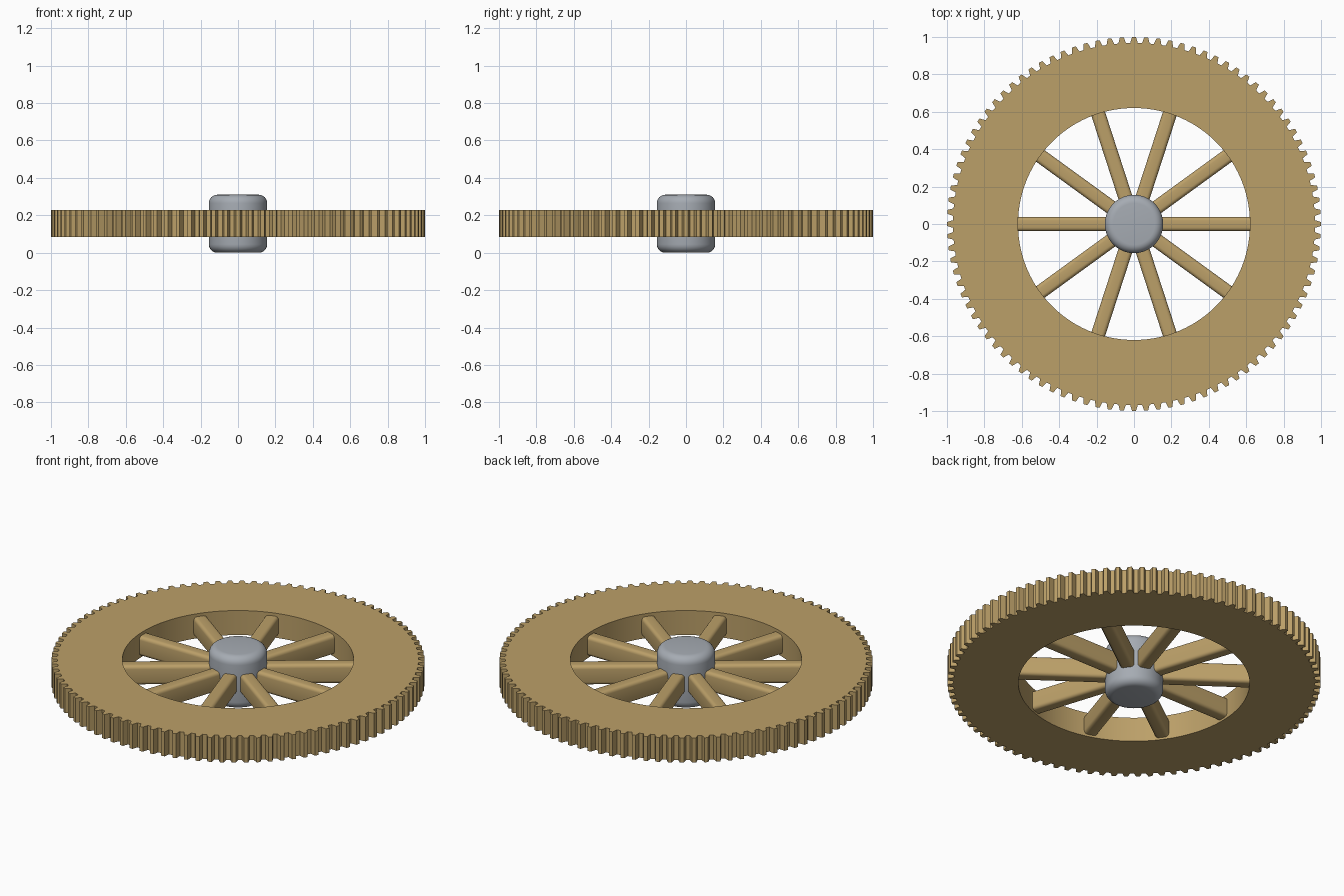
import bpy, bmesh
from math import sin, cos, pi, tau, radians

cube = bpy.data.objects.get("Cube")
if cube:
    bpy.data.objects.remove(cube, do_unlink=True)

TEETH, SPOKES = 96, 10
BOTTOM, TOP = 0.083, 0.228
BORE, ROOT, TIP = 0.62, 0.968, 1.0


def make_material(name, color):
    m = bpy.data.materials.new(name)
    m.use_nodes = True
    m.diffuse_color = color
    m.node_tree.nodes["Principled BSDF"].inputs["Base Color"].default_value = color
    return m


wood = make_material("tan wood", (0.50, 0.35, 0.14, 1))
metal = make_material("grey metal", (0.38, 0.41, 0.45, 1))


def add_object(name, bm, material, angle=30):
    bmesh.ops.recalc_face_normals(bm, faces=bm.faces)
    mesh = bpy.data.meshes.new(name)
    bm.to_mesh(mesh)
    bm.free()
    mesh.materials.append(material)
    obj = bpy.data.objects.new(name, mesh)
    bpy.context.collection.objects.link(obj)
    bpy.ops.object.select_all(action="DESELECT")
    obj.select_set(True)
    bpy.context.view_layer.objects.active = obj
    bpy.ops.object.shade_smooth_by_angle(angle=radians(angle))
    return obj


# Toothed rim: outer tooth outline and round bore, joined as a closed band
bm = bmesh.new()
tooth = [(-0.32, ROOT), (-0.16, TIP), (0.16, TIP), (0.32, ROOT)]
loops = []
for z in (BOTTOM, TOP):
    outer, inner = [], []
    for i in range(TEETH):
        for offset, radius in tooth:
            a = tau * (i + offset) / TEETH
            outer.append(bm.verts.new((radius * cos(a), radius * sin(a), z)))
            inner.append(bm.verts.new((BORE * cos(a), BORE * sin(a), z)))
    loops.append((outer, inner))
(lo_out, lo_in), (hi_out, hi_in) = loops
for i in range(len(lo_out)):
    j = (i + 1) % len(lo_out)
    for a, b in ((lo_out, hi_out), (hi_out, hi_in), (hi_in, lo_in), (lo_in, lo_out)):
        bm.faces.new((a[i], a[j], b[j], b[i]))
add_object("toothed_rim", bm, wood)

# Spokes: rounded bars from the hub to the rim
for k in range(SPOKES):
    bm = bmesh.new()
    bmesh.ops.create_cube(bm, size=1)
    for v in bm.verts:
        v.co = (0.365 + v.co.x * 0.53, v.co.y * 0.076, 0.153 + v.co.z * 0.115)
    long_edges = [e for e in bm.edges if abs(e.verts[0].co.x - e.verts[1].co.x) > 0.1]
    bmesh.ops.bevel(bm, geom=long_edges, offset=0.02, segments=4, profile=0.5,
                    affect="EDGES")
    spoke = add_object(f"spoke_{k + 1}", bm, wood, 40)
    spoke.rotation_euler.z = tau * k / SPOKES

# Hub: cylinder with rounded rims
bm = bmesh.new()
bmesh.ops.create_cone(bm, cap_ends=True, segments=64, radius1=0.156, radius2=0.156, depth=0.31)
bmesh.ops.translate(bm, verts=bm.verts, vec=(0, 0, 0.155))
rims = [e for e in bm.edges if abs(e.verts[0].co.z - e.verts[1].co.z) < 0.01]
bmesh.ops.bevel(bm, geom=rims, offset=0.045, segments=6, profile=0.5, affect="EDGES")
add_object("hub", bm, metal, 40)
